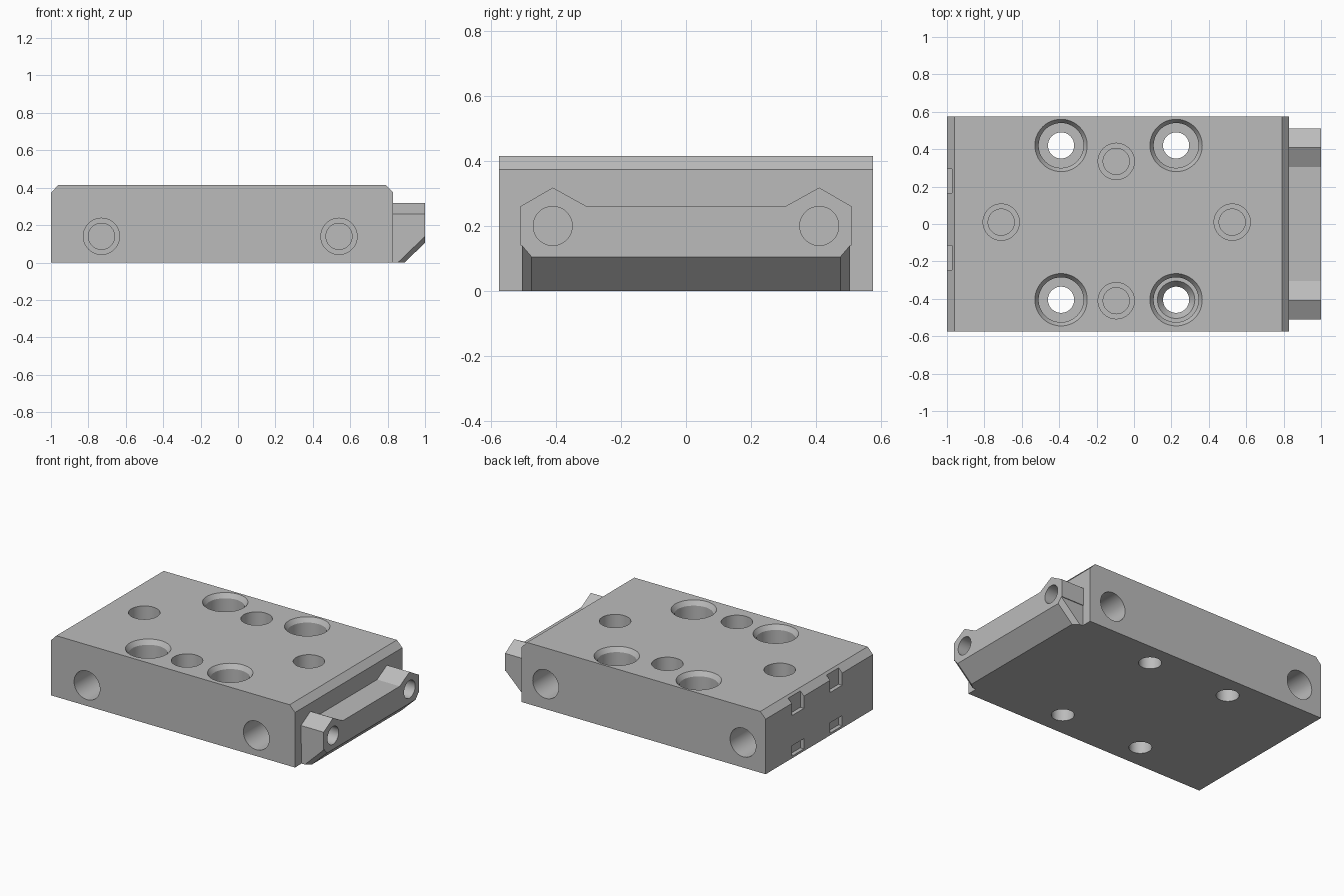
import bpy, bmesh
from math import cos, sin, tau, radians
from mathutils import Vector, Matrix

cube = bpy.data.objects.get("Cube")
if cube:
    bpy.data.objects.remove(cube, do_unlink=True)

grey = bpy.data.materials.new("machined_grey")
grey.use_nodes = True
colour = (0.5, 0.5, 0.5, 1)
grey.diffuse_color = colour
grey.node_tree.nodes["Principled BSDF"].inputs["Base Color"].default_value = colour


def finish(bm, name):
    bmesh.ops.recalc_face_normals(bm, faces=bm.faces)
    mesh = bpy.data.meshes.new(name)
    bm.to_mesh(mesh)
    bm.free()
    mesh.materials.append(grey)
    ob = bpy.data.objects.new(name, mesh)
    bpy.context.collection.objects.link(ob)
    return ob


def prism(name, points, along):
    """Extrude a planar outline along a vector."""
    bm = bmesh.new()
    face = bm.faces.new([bm.verts.new(p) for p in points])
    ext = bmesh.ops.extrude_face_region(bm, geom=[face])
    verts = [g for g in ext["geom"] if isinstance(g, bmesh.types.BMVert)]
    bmesh.ops.translate(bm, vec=along, verts=verts)
    return finish(bm, name)


def bore(name, steps, origin, direction, segs=48):
    """Solid of revolution: steps are (radius, depth) along direction."""
    bm = bmesh.new()
    rings = [[bm.verts.new((r * cos(tau * i / segs), r * sin(tau * i / segs), d))
              for i in range(segs)] for r, d in steps]
    for a, b in zip(rings, rings[1:]):
        for i in range(segs):
            j = (i + 1) % segs
            bm.faces.new((a[i], a[j], b[j], b[i]))
    bm.faces.new(rings[0])
    bm.faces.new(rings[-1])
    turn = Vector(direction).to_track_quat('Z', 'Y').to_matrix().to_4x4()
    bm.transform(Matrix.Translation(origin) @ turn)
    return finish(bm, name)


def box(name, lo, hi):
    x, y, z = lo
    return prism(name, [(x, y, z), (hi[0], y, z), (hi[0], hi[1], z), (x, hi[1], z)],
                 (0, 0, hi[2] - z))


def combine(target, tool, operation):
    tool.hide_render = True
    mod = target.modifiers.new("combine", 'BOOLEAN')
    mod.operation, mod.solver, mod.object = operation, 'EXACT', tool
    bpy.context.view_layer.objects.active = target
    bpy.ops.object.modifier_apply(modifier=mod.name)
    bpy.data.objects.remove(tool, do_unlink=True)


W, H, XR = 0.575, 0.415, 0.83

# Main block with both upper end edges chamfered
body = prism("manifold_block",
             [(x, -W, z) for x, z in ((-1, 0), (XR, 0), (XR, 0.373), (XR - 0.04, H),
                                      (-0.96, H), (-1, 0.373))], (0, 2 * W, 0))

# End boss with two peaked lugs
half = [(0.51, 0.14), (0.51, 0.26), (0.41, 0.318), (0.305, 0.26)]
outline = half + [(-y, z) for y, z in reversed(half)]
boss = prism("end_boss", [(0.8, y, z) for y, z in outline], (0.2, 0, 0))

# Bevelled lower part of the boss
bm = bmesh.new()
corners = [(0.8, 0.505, 0), (0.8, 0.505, 0.16), (1, 0.505, 0.16), (1, 0.505, 0.14),
           (0.855, 0.505, 0), (0.89, 0.475, 0), (1, 0.475, 0.105)]
for x, y, z in corners:
    for s in (1, -1):
        bm.verts.new((x, s * y, z))
bmesh.ops.convex_hull(bm, input=bm.verts)
bmesh.ops.dissolve_limit(bm, angle_limit=radians(2), verts=bm.verts, edges=bm.edges)
combine(body, boss, 'UNION')
combine(body, finish(bm, "boss_foot"), 'UNION')

cutters = []

# Counterbored mounting holes; one has a conical seat
for x in (-0.39, 0.225):
    for y in (0.42, -0.405):
        steps = [(0.15, -0.015), (0.12, 0.03), (0.12, 0.21)]
        if x > 0 and y < 0:
            steps += [(0.1, 0.21), (0.07, 0.25)]
        else:
            steps += [(0.07, 0.21)]
        cutters.append(bore("mount_hole", steps + [(0.07, 0.5)], (x, y, H), (0, 0, -1)))

# Blind stepped holes in the top
for x, y in ((-0.71, 0.01), (0.525, 0.01), (-0.095, 0.335), (-0.095, -0.41)):
    cutters.append(bore("top_port", [(0.097, -0.05), (0.097, 0.2), (0.07, 0.2), (0.07, 0.27)],
                        (x, y, H), (0, 0, -1)))

# Stepped ports in the front and back
for side, z, xs in ((-1, 0.14, (-0.73, 0.54)), (1, 0.17, (-0.83, 0.65))):
    for x in xs:
        cutters.append(bore("side_port", [(0.097, -0.05), (0.097, 0.27), (0.07, 0.27), (0.07, 0.35)],
                            (x, side * W, z), (0, -side, 0)))

# Lug bores in the boss
for s in (1, -1):
    cutters.append(bore("lug_bore", [(0.06, -0.05), (0.06, 0.2)], (1, s * 0.41, 0.2), (-1, 0, 0)))

# Small pockets in the left-hand end
for y in (0.23, -0.18):
    for lo, hi in ((0.015, 0.085), (0.29, 0.45)):
        cutters.append(box("end_pocket", (-1.05, y - 0.065, lo), (-0.973, y + 0.065, hi)))

for cutter in cutters:
    combine(body, cutter, 'DIFFERENCE')

# Smooth bores, keep machined edges sharp
bpy.ops.object.select_all(action='DESELECT')
body.select_set(True)
bpy.context.view_layer.objects.active = body
bpy.ops.object.shade_smooth_by_angle(angle=radians(25))
